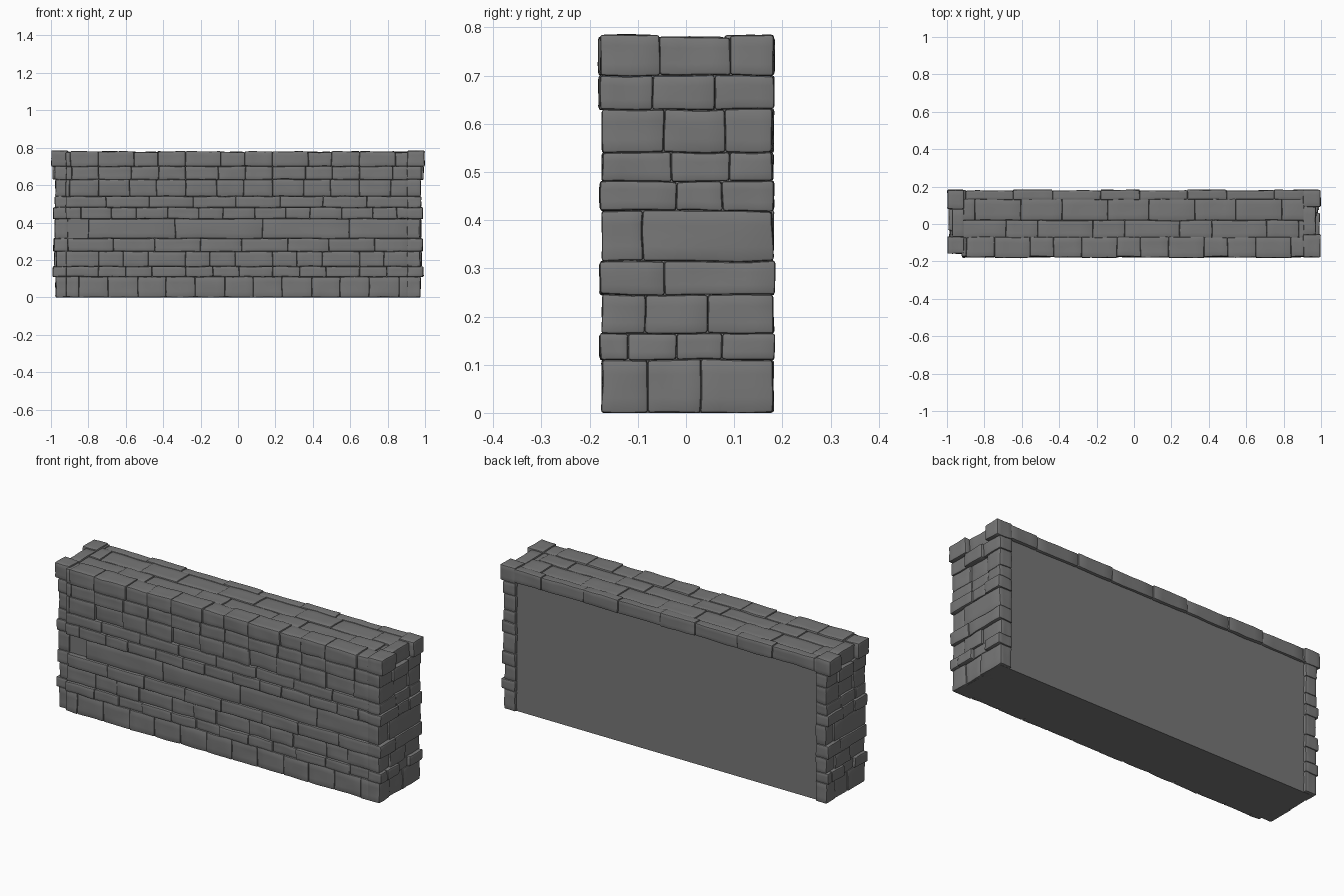
import bpy, bmesh, math, random
from mathutils import Vector, noise

random.seed(4)
if "Cube" in bpy.data.objects:
    bpy.data.objects.remove(bpy.data.objects["Cube"], do_unlink=True)

stone_grey = bpy.data.materials.new("stone_grey")
stone_grey.use_nodes = True
GREY = (0.185, 0.185, 0.185, 1)
stone_grey.diffuse_color = GREY
stone_grey.node_tree.nodes["Principled BSDF"].inputs["Base Color"].default_value = GREY


def box(bm, lo, hi):
    """Plain box between two corners; returns its vertices."""
    verts = bmesh.ops.create_cube(bm, size=1)["verts"]
    for v in verts:
        v.co = Vector([a + (b - a) * (c + 0.5) for a, b, c in zip(lo, hi, v.co)])
    return verts


def finish(bm, name):
    mesh = bpy.data.meshes.new(name)
    bm.to_mesh(mesh)
    bm.free()
    mesh.materials.append(stone_grey)
    obj = bpy.data.objects.new(name, mesh)
    bpy.context.collection.objects.link(obj)
    bpy.ops.object.select_all(action="DESELECT")
    obj.select_set(True)
    bpy.context.view_layer.objects.active = obj
    bpy.ops.object.shade_smooth_by_angle(angle=math.radians(40))
    return obj


def stones(name, boxes):
    """Worn stones: rounded edges and gently uneven faces."""
    bm = bmesh.new()
    for lo, hi in boxes:
        part = bmesh.new()
        box(part, lo, hi)
        bmesh.ops.bevel(part, geom=part.edges[:], offset=0.006, segments=2,
                        profile=0.5, affect="EDGES")
        long_edges = [e for e in part.edges if e.calc_length() > 0.02]
        bmesh.ops.subdivide_edges(part, edges=long_edges, cuts=3, use_grid_fill=True)
        for v in part.verts:
            v.co += noise.noise_vector(v.co * 13) * 0.004
            v.co.z = max(v.co.z, 0)
        temp = bpy.data.meshes.new("temp")
        part.to_mesh(temp)
        part.free()
        bm.from_mesh(temp)
        bpy.data.meshes.remove(temp)
    return finish(bm, name)


def tiled(seams, start, end, period=0.465, origin=-1.21):
    """Spans between seams that repeat along the wall, with their index."""
    cuts = [(origin + k * period + s, i) for k in range(6) for i, s in enumerate(seams)]
    for (a, i), (b, _) in zip(cuts, cuts[1:]):
        a, b = max(a, start), min(b, end)
        if b - a > 0.015:
            yield a, b, i


# Solid core with the plain back panel
bm = bmesh.new()
box(bm, (-0.96, -0.15, 0), (0.96, 0.165, 0.755))
finish(bm, "wall_core")

# Front courses: bottom, top, seams in one repeat, face depth of each stone
COURSES = [
    (0.00, 0.11, (0.05, 0.21, 0.36), (0.171, 0.174, 0.172)),
    (0.11, 0.165, (0.0, 0.145, 0.285), (0.176, 0.169, 0.178)),
    (0.165, 0.245, (0.0, 0.13, 0.265), (0.168, 0.172, 0.166)),
    (0.245, 0.315, (0.08, 0.30), (0.178, 0.175)),
    (0.315, 0.42, (0.41,), (0.169,)),
    (0.42, 0.48, (0.07, 0.20, 0.37), (0.178, 0.174, 0.177)),
    (0.48, 0.54, (0.04, 0.27), (0.170, 0.173)),
    (0.54, 0.63, (0.0, 0.165, 0.31), (0.162, 0.171, 0.173)),
    (0.63, 0.70, (0.0, 0.175, 0.32), (0.181, 0.174, 0.172)),
    (0.70, 0.78, (0.0, 0.19, 0.315), (0.181, 0.174, 0.178)),
]
for n, (z0, z1, seams, depths) in enumerate(COURSES):
    spans = tiled(seams, -0.92, 0.91)
    last = n == len(COURSES) - 1
    stones(f"front_course_{n + 1}", [
        ((a, -depths[i], z0), (b, -0.07 if last else -0.13, z1 - 0.004 * (i % 2) * last))
        for a, b, i in spans])

# End piers: seams across the depth, outward reach of each stone
PIERS = [
    ((-0.08, 0.03), (0.975, 0.972, 0.975)),
    ((-0.12, -0.02, 0.075), (0.988, 0.991, 0.974, 0.988)),
    ((-0.085, 0.045), (0.974, 0.982, 0.971)),
    ((-0.045,), (0.988, 0.985)),
    ((-0.09,), (0.972, 0.979)),
    ((-0.02, 0.075), (0.988, 0.982, 0.988)),
    ((-0.03, 0.09), (0.978, 0.976, 0.978)),
    ((-0.045, 0.08), (0.976, 0.968, 0.976)),
    ((-0.07, 0.06), (0.980, 0.992, 0.980)),
    ((-0.055, 0.093), (0.997, 0.972, 0.997)),
]
right_end, left_end = [], []
for (z0, z1, _, _), (seams, reach) in zip(COURSES, PIERS):
    proud = 0.003 if max(reach) > 0.985 else 0
    cuts = (-0.175 - proud,) + seams + (0.18 + proud,)
    for a, b, x in zip(cuts, cuts[1:], reach):
        top = z1 + 0.004 if z1 > 0.75 and x > 0.98 else z1
        left_end.append(((0.905, a, z0), (x, b, top)))
        # The other pier is turned half round and set slightly back
        c, d = max(0.025 - b, -0.157), min(0.025 - a, 0.182)
        right_end.append(((-x, c, z0), (-0.91, d, top)))
stones("left_pier", left_end)
stones("right_pier", right_end)

# Top paving between the front coping and the back coping
for n, (y0, y1, seams) in enumerate([(-0.075, 0.02, (0.06, 0.23)), (0.02, 0.135, (0.14, 0.36))]):
    stones(f"top_paving_{n + 1}", [
        ((a, y0, 0.735), (b, y1, 0.775 - 0.004 * i))
        for a, b, i in tiled(seams, -0.93, 0.93)])

# Back coping overhanging the flat panel
stones("back_coping", [
    ((a, 0.13, 0.705), (b, 0.183 - 0.004 * i, 0.778 - 0.003 * i))
    for a, b, i in tiled((0.1, 0.31), -0.915, 0.91)])
